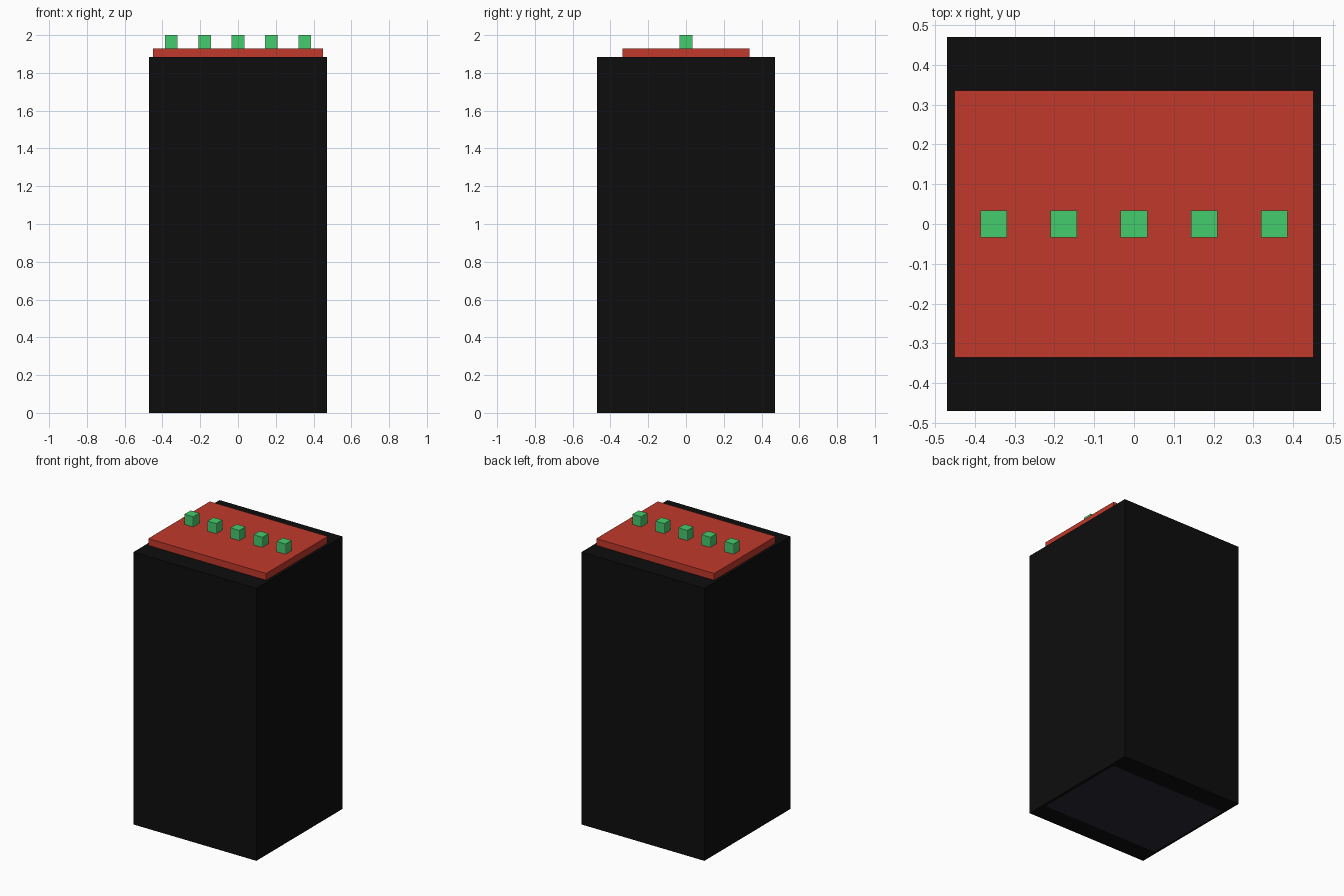
import bpy

if "Cube" in bpy.data.objects:
    bpy.data.objects.remove(bpy.data.objects["Cube"])


def srgb_material(name, r, g, b):
    """Flat colour from 0-255 screen values."""
    def lin(c):
        c /= 255
        return c / 12.92 if c <= 0.04045 else ((c + 0.055) / 1.055) ** 2.4
    m = bpy.data.materials.new(name)
    m.diffuse_color = (lin(r), lin(g), lin(b), 1)
    m.use_nodes = True
    m.node_tree.nodes["Principled BSDF"].inputs["Base Color"].default_value = m.diffuse_color
    return m


def box(name, mat, x, y, z0, z1, cx=0, cy=0):
    """Box of footprint x by y spanning z0..z1."""
    bpy.ops.mesh.primitive_cube_add(size=1, location=(cx, cy, (z0 + z1) / 2))
    o = bpy.context.object
    o.name = name
    o.scale = (x, y, z1 - z0)
    bpy.ops.object.transform_apply(location=False, rotation=False, scale=True)
    o.data.materials.append(mat)
    return o


black = srgb_material("black", 13, 13, 13)
navy = srgb_material("dark navy", 40, 40, 52)
red = srgb_material("red", 192, 57, 43)
green = srgb_material("green", 68, 204, 108)
pale = srgb_material("pale grey", 225, 230, 228)

BODY, TOP, PLATE, CUBE = 0.94, 1.883, 1.93, 0.067

# Tall body, with a flush panel underneath
box("body", black, BODY, BODY, 0, TOP)
box("base_panel", navy, 0.902, 0.67, -0.001, 0.004)

# Raised top plate
box("top_plate", red, 0.902, 0.672, TOP, PLATE)

# Row of five buttons, each with slim corner trims
for i in range(-2, 3):
    cx = i * 0.1765
    box("button", green, CUBE, CUBE, PLATE, 2.0, cx)
    for sx in (-1, 1):
        for sy in (-1, 1):
            box("button_trim", pale, 0.003, 0.003, PLATE, 2.0,
                cx + sx * (CUBE / 2 - 0.001), sy * (CUBE / 2 - 0.001))
